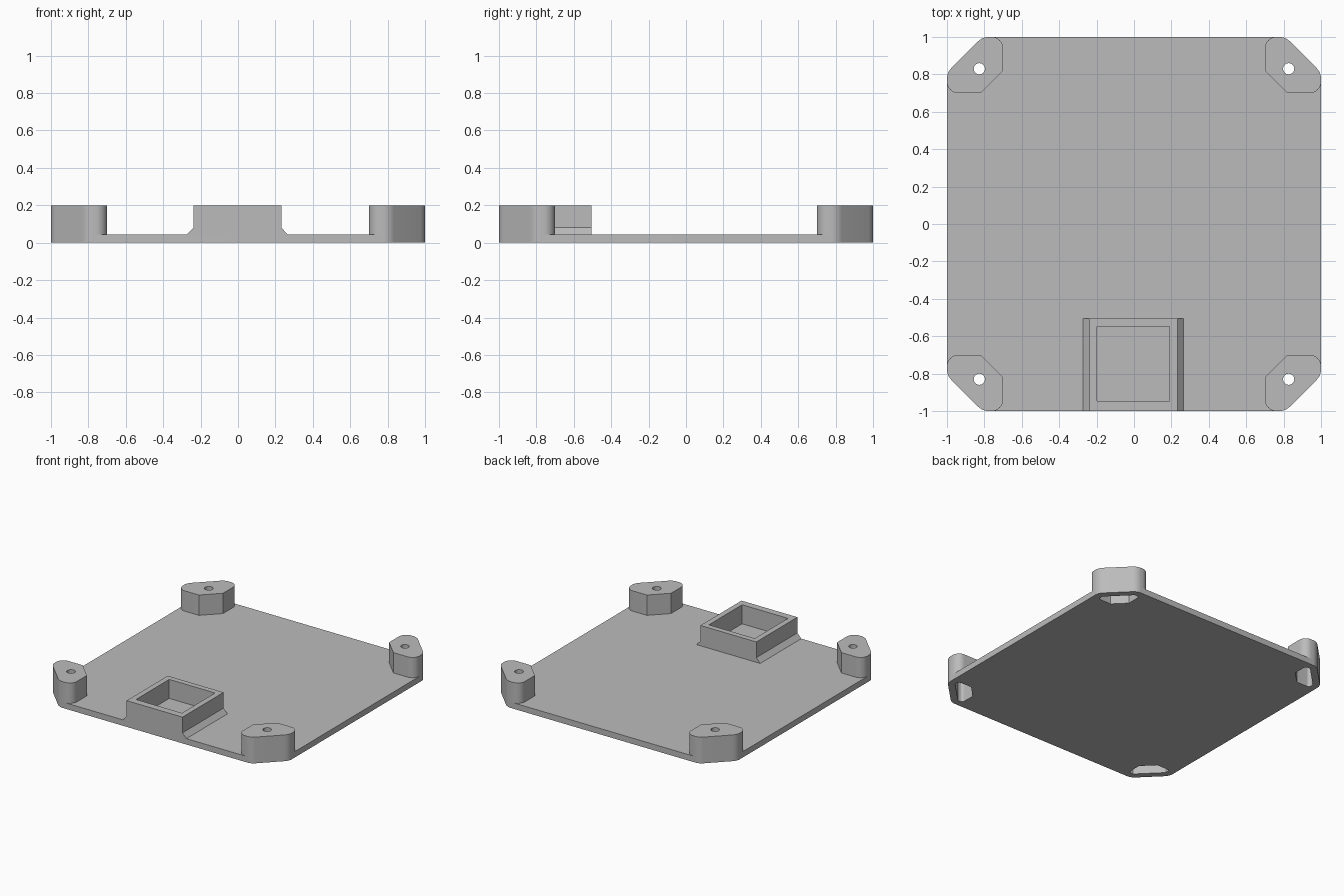
import bpy, bmesh, math
from mathutils import Vector

old = bpy.data.objects.get("Cube")
if old:
    bpy.data.objects.remove(old)

PLATE_TOP, TOP = 0.045, 0.20

grey = bpy.data.materials.new("light_grey")
grey.use_nodes = True
COLOUR = (0.5, 0.5, 0.5, 1)
grey.diffuse_color = COLOUR
grey.node_tree.nodes["Principled BSDF"].inputs["Base Color"].default_value = COLOUR


def fillet(corners, steps=8):
    """Round each (x, y, radius) corner of a convex outline."""
    out = []
    for i, (x, y, r) in enumerate(corners):
        p = Vector((x, y))
        if r == 0:
            out.append(p)
            continue
        a = (Vector(corners[i - 1][:2]) - p).normalized()
        b = (Vector(corners[(i + 1) % len(corners)][:2]) - p).normalized()
        half = a.angle(b) / 2
        centre = p + (a + b).normalized() * (r / math.sin(half))
        start = p + a * (r / math.tan(half)) - centre
        end = p + b * (r / math.tan(half)) - centre
        sweep = start.angle(end)
        for k in range(steps + 1):
            t = k / steps
            out.append(centre + (start * math.sin((1 - t) * sweep)
                                 + end * math.sin(t * sweep)) / math.sin(sweep))
    return out


def prism(name, outline, low, high, axis="z"):
    """Extrude an outline along z, or an x-z outline along y."""
    def place(p, d):
        return (p[0], p[1], d) if axis == "z" else (p[0], d, p[1])
    bm = bmesh.new()
    bottom = [bm.verts.new(place(p, low)) for p in outline]
    top = [bm.verts.new(place(p, high)) for p in outline]
    bm.faces.new(bottom)
    bm.faces.new(top)
    n = len(outline)
    for i in range(n):
        j = (i + 1) % n
        bm.faces.new((bottom[i], bottom[j], top[j], top[i]))
    bmesh.ops.recalc_face_normals(bm, faces=bm.faces)
    mesh = bpy.data.meshes.new(name)
    bm.to_mesh(mesh)
    bm.free()
    mesh.materials.append(grey)
    ob = bpy.data.objects.new(name, mesh)
    bpy.context.collection.objects.link(ob)
    return ob


def cut(ob, cutters):
    """Subtract the cutters and bake the result."""
    for c in cutters:
        mod = ob.modifiers.new("cut", "BOOLEAN")
        mod.operation, mod.solver, mod.object = "DIFFERENCE", "EXACT", c
    graph = bpy.context.evaluated_depsgraph_get()
    graph.update()
    mesh = bpy.data.meshes.new_from_object(ob.evaluated_get(graph))
    ob.modifiers.clear()
    ob.data = mesh


def smooth(ob):
    ob.data.shade_smooth()
    ob.data.set_sharp_from_angle(angle=math.radians(30))


# Base plate with blunted corners
quarter = [(1, 0.81, 0.08), (0.81, 1, 0.08)]
corners = (quarter + [(-x, y, r) for x, y, r in reversed(quarter)]
           + [(-x, -y, r) for x, y, r in quarter]
           + [(x, -y, r) for x, y, r in reversed(quarter)])
plate = prism("base_plate", fillet(corners), 0, PLATE_TOP)

# Hollow corner posts with screw holes
post_shape = fillet(quarter + [(0.70, 1, 0.06), (0.70, 0.82, 0),
                               (0.82, 0.70, 0), (1, 0.70, 0.06)])
pocket_shape = fillet([(0.95, 0.79, 0), (0.79, 0.95, 0), (0.75, 0.95, 0.02),
                       (0.75, 0.84, 0), (0.84, 0.75, 0), (0.95, 0.75, 0.02)])
hole_shape = [(0.827 + 0.03 * math.cos(a * math.tau / 24),
               0.83 + 0.03 * math.sin(a * math.tau / 24)) for a in range(24)]
pockets = []
for sx, side in ((1, "left"), (-1, "right")):
    for sy, end in ((1, "back"), (-1, "front")):
        def flip(shape):
            return [(p[0] * sx, p[1] * sy) for p in shape]
        post = prism(f"{end}_{side}_post", flip(post_shape), PLATE_TOP, TOP)
        pocket = prism("pocket_cutter", flip(pocket_shape), -0.1, 0.15)
        hole = prism("hole_cutter", flip(hole_shape), 0.1, 0.3)
        cut(post, [pocket, hole])
        smooth(post)
        pockets.append(pocket)
        bpy.data.objects.remove(hole)
cut(plate, pockets)
smooth(plate)
for p in pockets:
    bpy.data.objects.remove(p)

# Open box at the front edge, flared at the foot of its two sides
box = prism("front_box", [(-0.272, PLATE_TOP), (0.265, PLATE_TOP), (0.232, 0.08),
                          (0.232, TOP), (-0.239, TOP), (-0.239, 0.08)],
            -1, -0.505, axis="y")
well = prism("well_cutter", [(-0.197, -0.947), (0.19, -0.947),
                             (0.19, -0.547), (-0.197, -0.547)], 0.055, 0.3)
cut(box, [well])
bpy.data.objects.remove(well)
